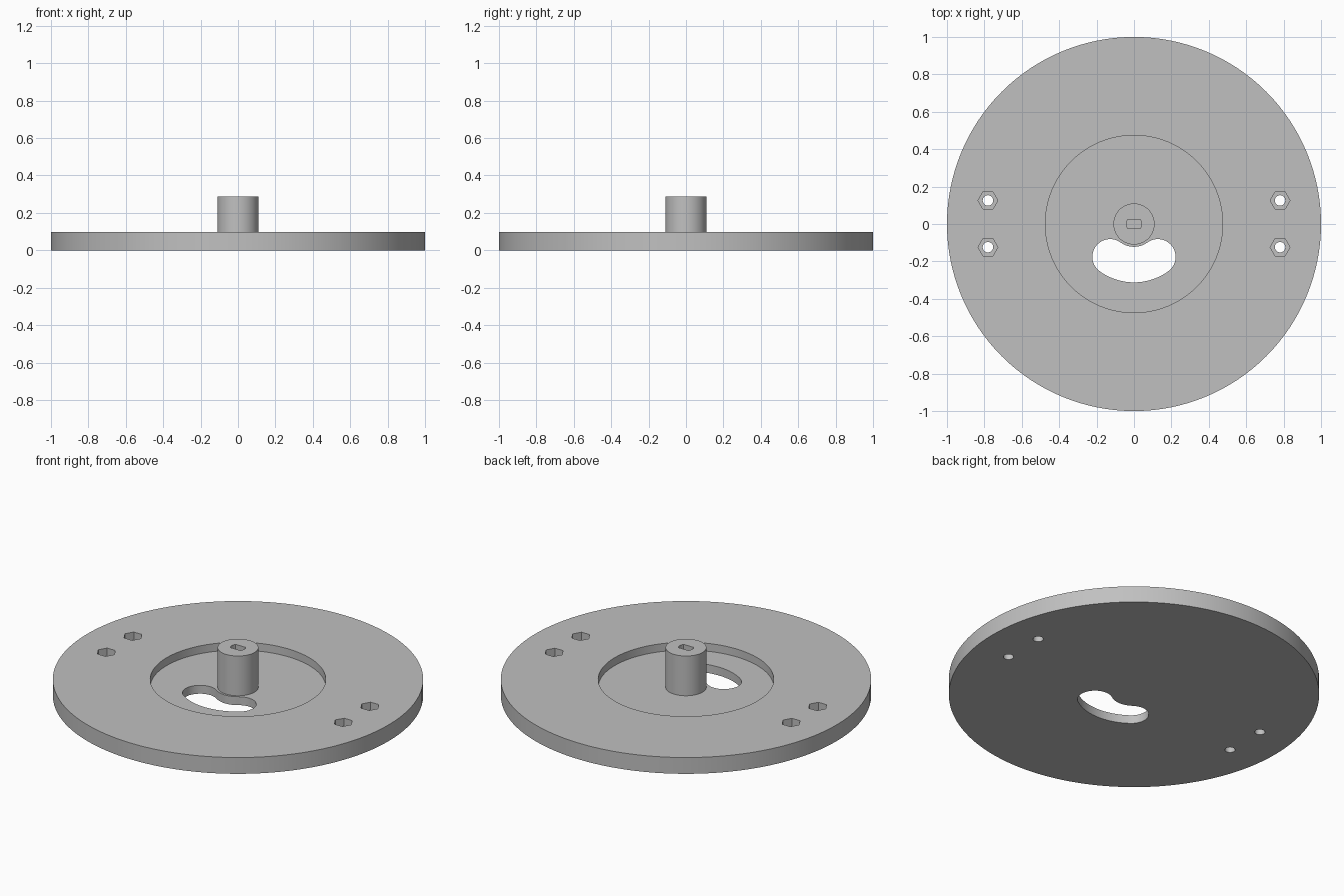
import bpy
import bmesh
from math import sin, cos, pi, radians

cube = bpy.data.objects.get("Cube")
if cube:
    bpy.data.objects.remove(cube)

DISC_TOP, FLOOR, HUB_TOP = 0.097, 0.05, 0.287

grey = bpy.data.materials.new("plain grey")
grey.use_nodes = True
colour = (0.53, 0.53, 0.53, 1)
grey.diffuse_color = colour
grey.node_tree.nodes["Principled BSDF"].inputs["Base Color"].default_value = colour


def arc(cx, cy, r, start, end, steps):
    """Points along an arc, angles in degrees."""
    angles = [radians(start + (end - start) * i / steps) for i in range(steps + 1)]
    return [(cx + r * cos(a), cy + r * sin(a)) for a in angles]


def circle(r, sides, cx=0, cy=0):
    return arc(cx, cy, r, 0, 360, sides)[:-1]


def prism(name, outline, z0, z1):
    """Extrude a closed outline between two heights."""
    bm = bmesh.new()
    face = bm.faces.new([bm.verts.new((x, y, z0)) for x, y in outline])
    top = bmesh.ops.extrude_face_region(bm, geom=[face])["geom"]
    verts = [v for v in top if isinstance(v, bmesh.types.BMVert)]
    bmesh.ops.translate(bm, verts=verts, vec=(0, 0, z1 - z0))
    bmesh.ops.recalc_face_normals(bm, faces=bm.faces)
    mesh = bpy.data.meshes.new(name)
    bm.to_mesh(mesh)
    bm.free()
    mesh.materials.append(grey)
    obj = bpy.data.objects.new(name, mesh)
    bpy.context.collection.objects.link(obj)
    return obj


def cut(target, outline, z0, z1):
    """Subtract a prism from the target and discard the cutter."""
    cutter = prism("cutter", outline, z0, z1)
    cutter.hide_render = True
    mod = target.modifiers.new("cut", "BOOLEAN")
    mod.operation = "DIFFERENCE"
    mod.solver = "EXACT"
    mod.object = cutter
    bpy.context.view_layer.objects.active = target
    bpy.ops.object.modifier_apply(modifier=mod.name)
    bpy.data.objects.remove(cutter)


# Base disc with a round recess
disc = prism("base_disc", circle(1, 128), 0, DISC_TOP)
cut(disc, circle(0.474, 96), FLOOR, 0.2)

# Curved slot: arcs about the disc centre with round ends
mid, half, spread = 0.217, 0.095, 36
left, right = -90 - spread, -90 + spread
slot = arc(0, 0, mid + half, left, right, 24)
for a, b, inner in ((right, right + 180, True), (left + 180, left + 360, False)):
    end = radians(right if inner else left)
    slot += arc(mid * cos(end), mid * sin(end), half, a, b, 20)[1:-1]
    if inner:
        slot += arc(0, 0, mid - half, right, left, 16)
cut(disc, slot, -0.1, 0.2)

# Four bolt holes with hexagonal nut pockets
for x in (-0.781, 0.781):
    for y in (-0.124, 0.126):
        cut(disc, circle(0.053, 6, x, y), FLOOR, 0.2)
        cut(disc, circle(0.028, 32, x, y), -0.1, 0.2)

# Central hub with a blind double-flat shaft socket
hub = prism("hub", circle(0.11, 64), FLOOR - 0.005, HUB_TOP)
flat = 37
socket = arc(0, 0, 0.041, -flat, flat, 8) + arc(0, 0, 0.041, 180 - flat, 180 + flat, 8)
cut(hub, socket, HUB_TOP - 0.16, 0.4)

# Smooth round walls, crisp edges
bpy.ops.object.select_all(action="DESELECT")
for obj in (disc, hub):
    obj.select_set(True)
bpy.context.view_layer.objects.active = disc
bpy.ops.object.shade_smooth_by_angle(angle=radians(30))
